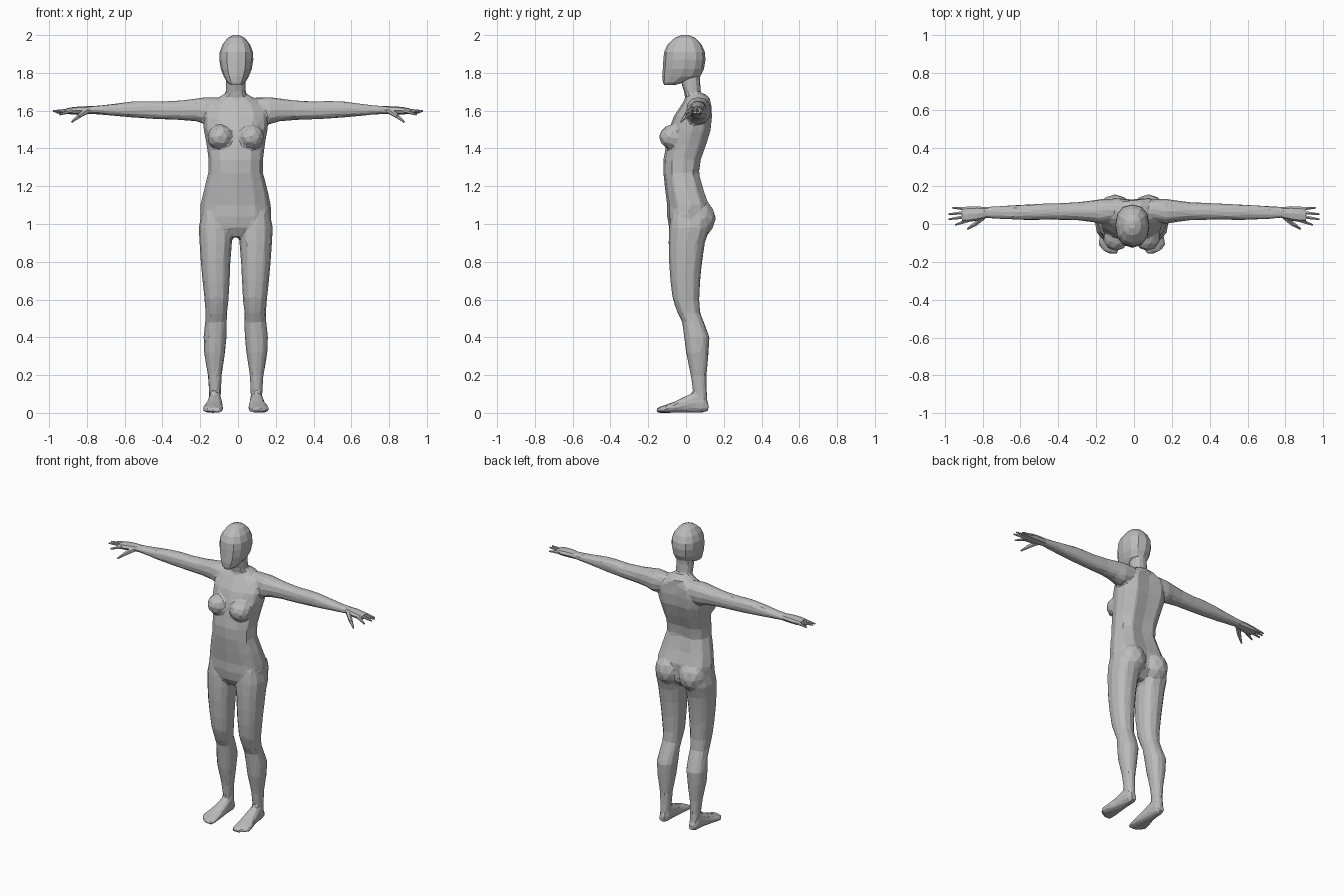
import bpy
import bmesh
from math import cos, sin, pi
from mathutils import Matrix, Vector

# Dimensions below are in hundredths of a unit
SCALE = 0.01
CENTRE = -1.2          # the trunk and legs stand slightly off the arm span's middle

default_cube = bpy.data.objects.get("Cube")
if default_cube:
    bpy.data.objects.remove(default_cube, do_unlink=True)

grey = bpy.data.materials.new("plain grey")
grey.use_nodes = True
grey.diffuse_color = (0.5, 0.5, 0.5, 1)
grey.node_tree.nodes["Principled BSDF"].inputs["Base Color"].default_value = grey.diffuse_color


def loft(bm, axis, rows, side=1, shift=0.0, sides=12):
    """Skin rounded sections: each row is (position, low_a, high_a, low_b, high_b)."""
    rings = []
    for position, low_a, high_a, low_b, high_b in rows:
        ring = []
        for step in range(sides):
            angle = 2 * pi * step / sides
            c, s = cos(angle), sin(angle)
            # slightly fuller than an ellipse
            c = abs(c) ** 0.85 * (1 if c > 0 else -1)
            s = abs(s) ** 0.85 * (1 if s > 0 else -1)
            a = (low_a + high_a) / 2 + c * (high_a - low_a) / 2
            b = (low_b + high_b) / 2 + s * (high_b - low_b) / 2
            point = {"x": (position, a, b), "y": (a, position, b), "z": (a, b, position)}[axis]
            ring.append(bm.verts.new((point[0] * side + shift, point[1], point[2])))
        rings.append(ring)
    for lower, upper in zip(rings, rings[1:]):
        for i in range(sides):
            j = (i + 1) % sides
            bm.faces.new((lower[i], lower[j], upper[j], upper[i]))
    bm.faces.new(rings[0])
    bm.faces.new(rings[-1])
    return [vert for ring in rings for vert in ring]


def upright(rows):
    """Turn (height, half_width, front, back) rows into symmetric loft rows."""
    return [(z, -w, w, front, back) for z, w, front, back in rows]


def ellipsoid(bm, centre, radii):
    matrix = Matrix.Translation(centre) @ Matrix.Diagonal((*radii, 1))
    bmesh.ops.create_icosphere(bm, subdivisions=2, radius=1, matrix=matrix)


def taper(bm, start, end, start_radius, end_radius):
    start, end = Vector(start), Vector(end)
    along = end - start
    matrix = Matrix.Translation((start + end) / 2) @ along.to_track_quat("Z", "Y").to_matrix().to_4x4()
    bmesh.ops.create_cone(bm, cap_ends=True, segments=6, radius1=start_radius,
                          radius2=end_radius, depth=along.length, matrix=matrix)


def finish(bm, name):
    bmesh.ops.recalc_face_normals(bm, faces=bm.faces[:])
    bmesh.ops.scale(bm, vec=(SCALE, SCALE, SCALE), verts=bm.verts[:])
    mesh = bpy.data.meshes.new(name)
    bm.to_mesh(mesh)
    bm.free()
    mesh.materials.append(grey)
    part = bpy.data.objects.new(name, mesh)
    bpy.context.collection.objects.link(part)
    return part


# Section tables
TORSO = upright([
    (93, 5, -6, 6), (98, 17, -9, 11), (104, 19, -10, 13), (110, 18.7, -10, 13.5),
    (118, 17, -11, 10.5), (127, 14.5, -12, 8), (134, 14.5, -12, 9),
    (142, 15.5, -10.5, 12), (150, 17, -9, 14.5), (157, 17.5, -6.5, 15),
    (163, 15, -2.5, 14.5), (167, 9, 0, 12.5), (169, 6, 1, 10)])
NECK = upright([(163, 6, 0, 11), (170, 5.4, -1, 7.8), (176, 5.2, -3, 7.5), (182, 5, -4, 8)])
HEAD = upright([
    (173.5, 2.8, -11.5, -6), (175, 4.8, -12.2, -1), (178, 6.6, -12.6, 7.5),
    (182, 8.2, -12.3, 9.5), (187, 9, -12, 10.3), (191, 8.8, -11.6, 10),
    (195, 7.3, -9.8, 8.2), (198.5, 4.6, -6, 5), (200, 1.5, -2.5, 1.5)])
LEG = [
    (106, 4, 18, -8, 12), (98, 1.5, 19.6, -9, 12.5), (90, 2, 19.2, -9.2, 10),
    (80, 2.8, 18.5, -9, 8.5), (70, 3.2, 17.6, -8.3, 7.5), (60, 3.8, 16.5, -7, 7),
    (53, 4.6, 16, -4.5, 7.5), (48, 4.6, 16.2, -2, 9.5), (40, 4.8, 17.1, -1, 12.5),
    (32, 5.6, 16.8, 0, 12), (20, 7.4, 14.8, 2.5, 11), (12, 7.8, 14.2, 3.5, 11),
    (4, 8, 14, 3, 11.5)]
FOOT = [
    (12, 9, 13, 1, 5), (9, 7.8, 14.2, 0, 9), (4, 7.4, 14.8, 0, 11), (-1, 7, 15.5, 0, 8.5),
    (-6, 6.6, 17, 0, 6), (-11, 6.5, 17.9, 0, 4.2), (-14, 6.8, 15.5, 0, 3.2),
    (-15.8, 7.5, 11.5, 0.3, 2.2)]
ARM = [
    (9, 2, 13, 155, 167), (17, 0, 13.3, 152.8, 167.2), (22, 1, 12.5, 154.3, 166.5),
    (30, 2, 11.5, 155, 165.5), (40, 2.2, 11, 155.3, 165), (48, 2.2, 10.8, 155.8, 165.2),
    (55, 2, 10.5, 156.3, 165), (63, 2.2, 10, 157, 164), (71, 2.6, 9.5, 157.8, 163),
    (80, 3.2, 9, 158.4, 162.3)]
PALM = [
    (77, 3.4, 8.8, 158.2, 162.4), (83, 1.8, 9.3, 158, 162.3),
    (88, 1, 9.2, 158, 161.8), (91, 1.2, 8.8, 158.4, 161.2)]
# each finger is (knuckle y, tip x, tip y, tip z)
FINGERS = [(1.9, 94.5, -0.5, 158), (4, 98, 2.5, 159.7), (6.1, 98, 5.2, 159.8), (8, 96, 8.6, 159)]

# Body: trunk, limbs and feet fused into one faceted skin
bm = bmesh.new()
for vert in loft(bm, "z", TORSO, shift=CENTRE):
    # groove along the spine
    if abs(vert.co.x - CENTRE) < 1 and vert.co.y > 7 and 100 < vert.co.z < 165:
        vert.co.y -= 2
loft(bm, "z", NECK, shift=CENTRE)
for side in (1, -1):
    loft(bm, "z", LEG, side, CENTRE)
    loft(bm, "y", FOOT, side, CENTRE)
    loft(bm, "x", ARM, side)
    ellipsoid(bm, (CENTRE + side * 8.3, -6.8, 146), (7, 7.6, 6.8))     # breast
    ellipsoid(bm, (CENTRE + side * 8.8, 7, 103), (9, 8.8, 10))         # buttock
body = finish(bm, "body")

fuse = body.modifiers.new("fuse", "REMESH")
fuse.mode = "VOXEL"
fuse.voxel_size = 0.009
blend = body.modifiers.new("blend", "SMOOTH")
blend.factor = 0.5
blend.iterations = 5
facet = body.modifiers.new("facet", "DECIMATE")
facet.ratio = 0.035

# Head
bm = bmesh.new()
loft(bm, "z", HEAD, shift=CENTRE + 0.3)
finish(bm, "head")

# Hands with tapered fingers and a drooping thumb
for name, side in (("left_hand", 1), ("right_hand", -1)):
    bm = bmesh.new()
    loft(bm, "x", PALM, side, sides=8)
    for knuckle_y, tip_x, tip_y, tip_z in FINGERS:
        taper(bm, (side * 88, knuckle_y, 160), (side * tip_x, tip_y, tip_z), 1.2, 0.5)
    taper(bm, (side * 80, 3.5, 160), (side * 84.5, -0.5, 157), 1.7, 1.2)
    taper(bm, (side * 84, 0, 157.3), (side * 88, -2.6, 154), 1.2, 0.5)
    finish(bm, name)
